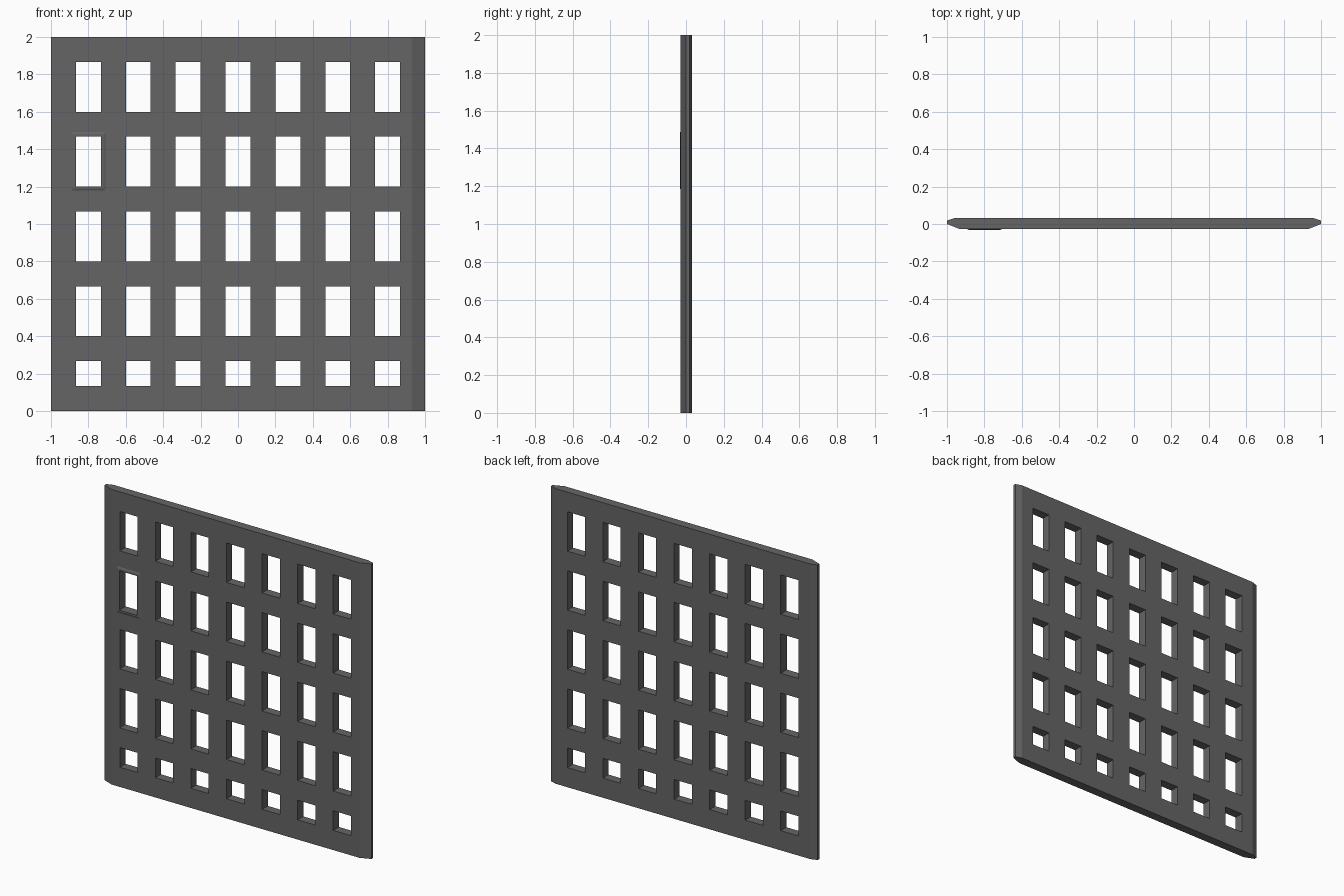
import bpy, bmesh

if "Cube" in bpy.data.objects:
    bpy.data.objects.remove(bpy.data.objects["Cube"])

U = 2 / 15                      # lattice module
FRONT, BACK = -0.028, 0.033

grey = bpy.data.materials.new("dark_grey")
grey.diffuse_color = (0.13, 0.13, 0.13, 1)
grey.use_nodes = True
grey.node_tree.nodes["Principled BSDF"].inputs["Base Color"].default_value = grey.diffuse_color


def make_object(name, bm):
    bmesh.ops.recalc_face_normals(bm, faces=bm.faces)
    mesh = bpy.data.meshes.new(name)
    bm.to_mesh(mesh)
    bm.free()
    mesh.materials.append(grey)
    obj = bpy.data.objects.new(name, mesh)
    bpy.context.collection.objects.link(obj)
    return obj


def add_box(bm, x0, x1, y0, y1, z0, z1):
    verts = bmesh.ops.create_cube(bm, size=1)["verts"]
    for v in verts:
        v.co.x = x1 if v.co.x > 0 else x0
        v.co.y = y1 if v.co.y > 0 else y0
        v.co.z = z1 if v.co.z > 0 else z0
    return verts


# Panel: bevelled plan outline extruded upwards
half = [(0.93, FRONT), (1, 0.0), (1, 0.018), (0.955, BACK)]
outline = half + [(-x, y) for x, y in reversed(half)]
bm = bmesh.new()
face = bm.faces.new([bm.verts.new((x, y, 0)) for x, y in outline])
top = bmesh.ops.extrude_face_region(bm, geom=[face])["geom"]
bmesh.ops.translate(bm, vec=(0, 0, 2),
                    verts=[g for g in top if isinstance(g, bmesh.types.BMVert)])
panel = make_object("lattice_panel", bm)

# Slightly raised surround at one opening, sloping out to the panel face
bm = bmesh.new()
for v in add_box(bm, -0.9, -0.7, -0.033, FRONT + 0.004, 1.17, 1.5):
    if v.co.y < FRONT:
        v.co.x = -0.8 + (v.co.x + 0.8) * 0.8
        v.co.z = 1.335 + (v.co.z - 1.335) * 0.88
surround = make_object("raised_surround", bm)

# Openings: a short bottom row and four tall rows, seven columns
bm = bmesh.new()
rows = [(1, 2), (3, 5), (6, 8), (9, 11), (12, 14)]
for col in range(7):
    x0 = -1 + (2 * col + 1) * U
    for a, b in rows:
        add_box(bm, x0, x0 + U, -0.2, 0.2, a * U, b * U)
cutter = make_object("opening_cutter", bm)

for obj in (panel, surround):
    mod = obj.modifiers.new("openings", 'BOOLEAN')
    mod.operation = 'DIFFERENCE'
    mod.solver = 'EXACT'
    mod.object = cutter
cutter.hide_render = True
cutter.hide_viewport = True
